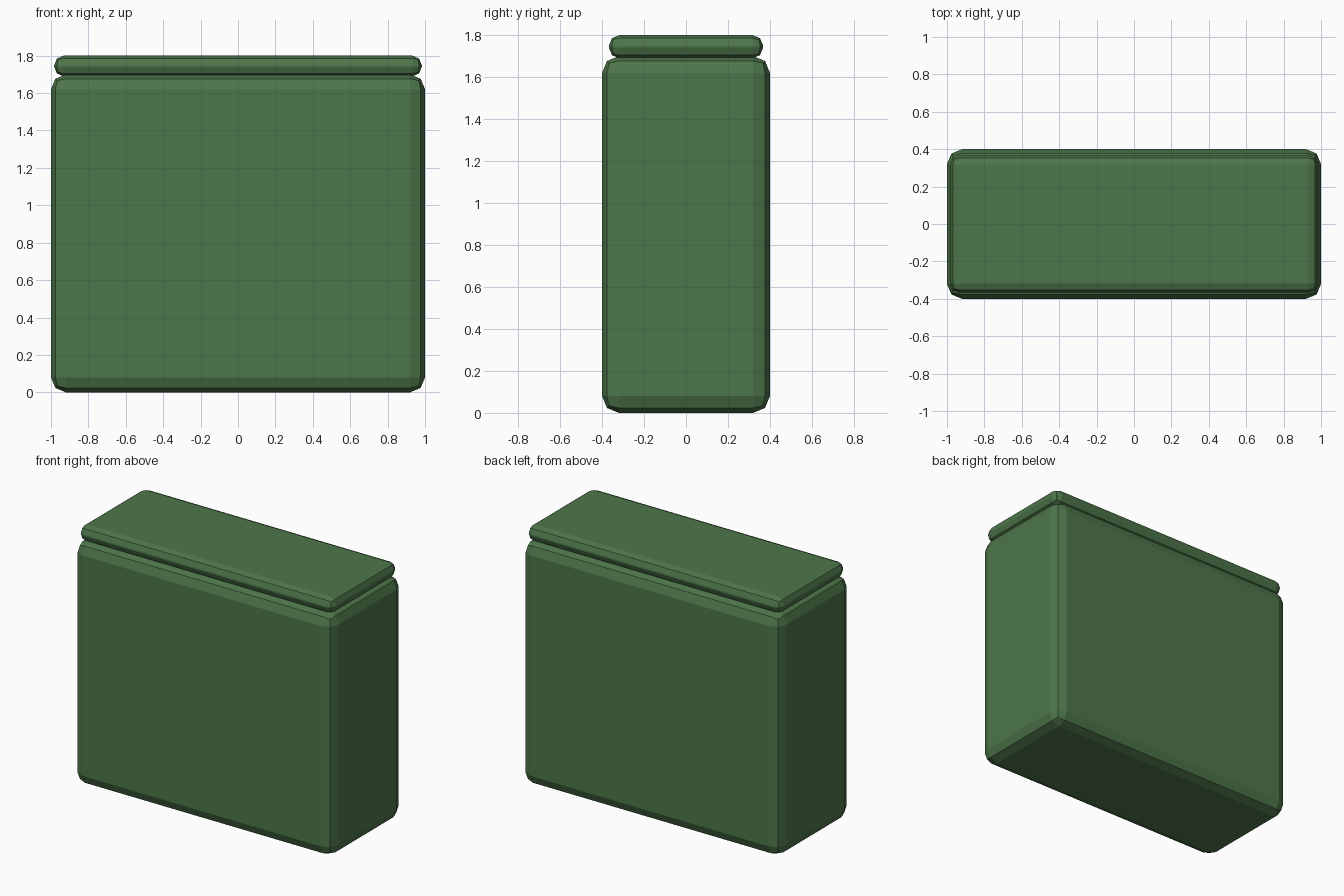
import bpy

if "Cube" in bpy.data.objects:
    bpy.data.objects.remove(bpy.data.objects["Cube"])

green = bpy.data.materials.new("green")
green.diffuse_color = (0.075, 0.18, 0.068, 1)
green.use_nodes = True
green.node_tree.nodes["Principled BSDF"].inputs["Base Color"].default_value = green.diffuse_color


def rounded_box(name, width, depth, z0, z1, bevel):
    """Flat-shaded box with a two-segment bevel on every edge."""
    bpy.ops.mesh.primitive_cube_add(size=1, location=(0, 0, (z0 + z1) / 2))
    ob = bpy.context.object
    ob.name = name
    ob.scale = (width, depth, z1 - z0)
    bpy.ops.object.transform_apply(location=False, rotation=False, scale=True)
    mod = ob.modifiers.new("bevel", "BEVEL")
    mod.width = bevel
    mod.segments = 2
    ob.data.materials.append(green)
    return ob


# Main container
rounded_box("body", 2.0, 0.8, 0.0, 1.70, 0.08)
# Slightly smaller lid, sunk a little into the body
rounded_box("lid", 1.965, 0.735, 1.69, 1.80, 0.05)
